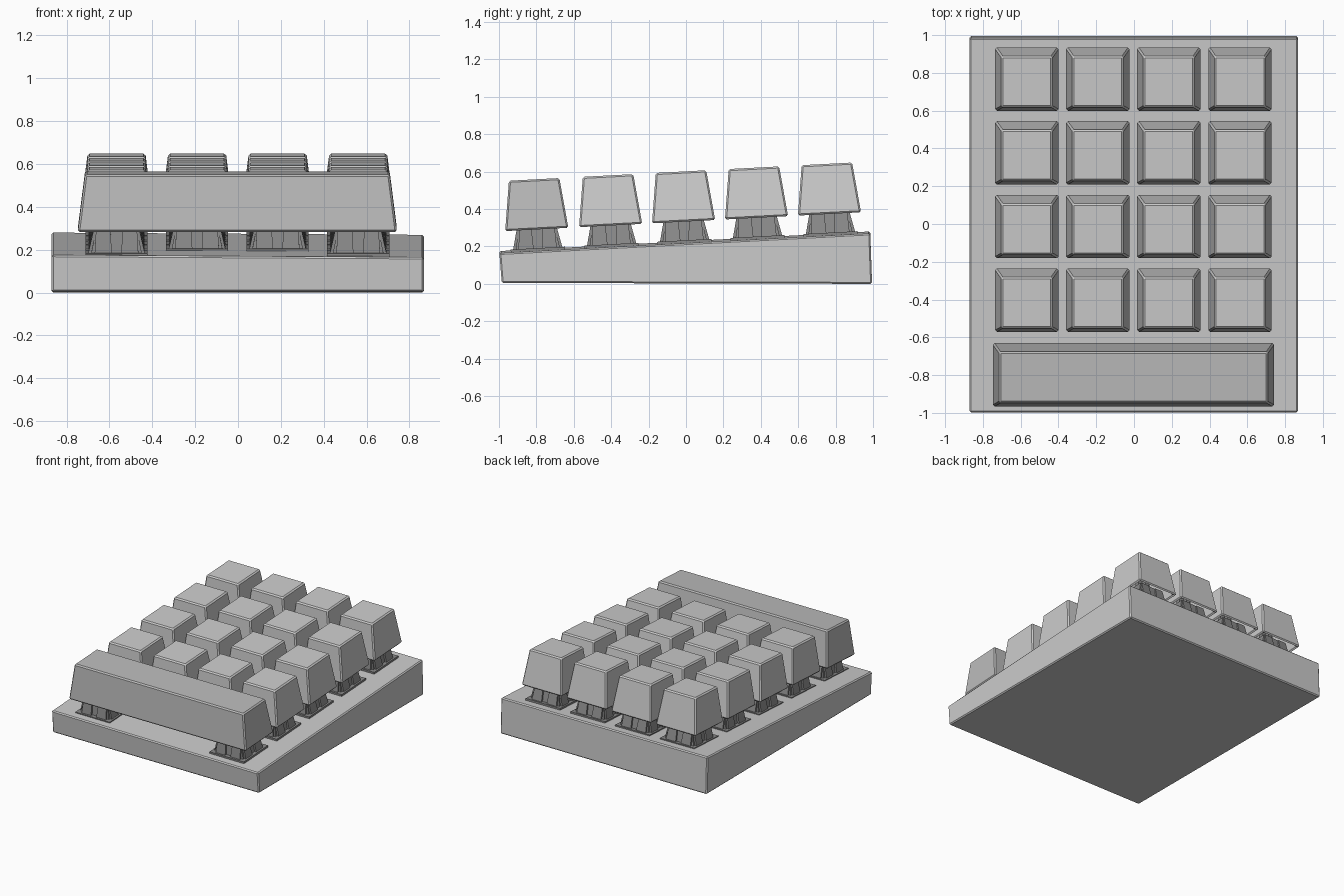
import bpy, bmesh, math
from mathutils import Matrix

if "Cube" in bpy.data.objects:
    bpy.data.objects.remove(bpy.data.objects["Cube"])

TILT = math.radians(3.0)


def finish(name, bm, color=None, bevel=0, segments=1):
    bmesh.ops.recalc_face_normals(bm, faces=bm.faces)
    mesh = bpy.data.meshes.new(name)
    bm.to_mesh(mesh)
    bm.free()
    ob = bpy.data.objects.new(name, mesh)
    bpy.context.collection.objects.link(ob)
    if bevel:
        mod = ob.modifiers.new("soft_edges", "BEVEL")
        mod.width, mod.segments = bevel, segments
        mod.limit_method = "ANGLE"
        mod.angle_limit = math.radians(40)
    if color:
        mat = bpy.data.materials.get(color[0]) or bpy.data.materials.new(color[0])
        mat.diffuse_color = color[1]
        mat.use_nodes = True
        mat.node_tree.nodes["Principled BSDF"].inputs["Base Color"].default_value = mat.diffuse_color
        mesh.materials.append(mat)
    return ob


def loft(bm, rings, cx=0, cy=0):
    """Stack of rectangles (half x, half y, z), closed at both ends."""
    loops = []
    for hx, hy, z in rings:
        loops.append([bm.verts.new((cx + sx * hx, cy + sy * hy, z))
                      for sx, sy in ((-1, -1), (1, -1), (1, 1), (-1, 1))])
    for a, b in zip(loops, loops[1:]):
        for i in range(4):
            j = (i + 1) % 4
            bm.faces.new((a[i], a[j], b[j], b[i]))
    bm.faces.new(loops[0])
    bm.faces.new(loops[-1])


def on_plate(ob, x, y):
    ob.matrix_world = (Matrix.Translation((x, y, 0.221 + 0.053 * y))
                       @ Matrix.Rotation(TILT, 4, "X"))


# Wedge-shaped case from its side profile
bm = bmesh.new()
profile = [(-0.985, 0.005), (0.995, 0.0), (0.985, 0.275), (-0.998, 0.17)]
sides = [[bm.verts.new((x, y, z - 0.006 * x * (z > 0.1))) for y, z in profile]
         for x in (-0.87, 0.867)]
for s in sides:
    bm.faces.new(s)
for i in range(4):
    j = (i + 1) % 4
    bm.faces.new((sides[0][i], sides[0][j], sides[1][j], sides[1][i]))
finish("case", bm, bevel=0.008)


# Hollow tapered keycap
def keycap(name, x, y, half_x, half_y, color=None):
    bm = bmesh.new()
    t, b = 0.018, 0.112
    loft(bm, [(half_x - 0.054, half_y - 0.054, b + 0.235),
              (half_x - t, half_y - t, b),
              (half_x, half_y, b),
              (half_x - 0.034, half_y - 0.034, b + 0.268)])
    on_plate(finish(name, bm, color, bevel=0.009), x, y)


# Switch: flange, tapered core, side ribs and stem
def switch(name, x, y):
    bm = bmesh.new()
    loft(bm, [(0.145, 0.145, -0.006), (0.145, 0.145, 0.012)])
    loft(bm, [(0.118, 0.118, 0.01), (0.09, 0.09, 0.15)])
    for sx in (-1, 1):
        for sy in (-1, 1):
            loft(bm, [(0.04, 0.132, 0.01), (0.032, 0.1, 0.15)], sx * 0.062, 0)
            loft(bm, [(0.132, 0.04, 0.01), (0.1, 0.032, 0.15)], 0, sy * 0.062)
            break
    loft(bm, [(0.132, 0.04, 0.01), (0.1, 0.032, 0.15)], 0, 0.062)
    loft(bm, [(0.05, 0.016, 0.14), (0.05, 0.016, 0.36)])
    loft(bm, [(0.016, 0.05, 0.14), (0.016, 0.05, 0.36)])
    on_plate(finish(name, bm, ("dark_plastic", (0.25, 0.25, 0.25, 1))), x, y)


# Four by four key grid
for row in range(4):
    for col in range(4):
        x, y = -0.567 + 0.376 * col, 0.773 - 0.39 * row
        keycap(f"keycap_{row}_{col}", x, y, 0.169, 0.169)
        switch(f"switch_{row}_{col}", x, y)

# Long bar key on two switches
keycap("bar_keycap", -0.003, -0.792, 0.745, 0.169,
       ("grey_plastic", (0.5, 0.5, 0.5, 1)))
for i, x in enumerate((-0.567, 0.561)):
    switch(f"bar_switch_{i}", x, -0.792)
